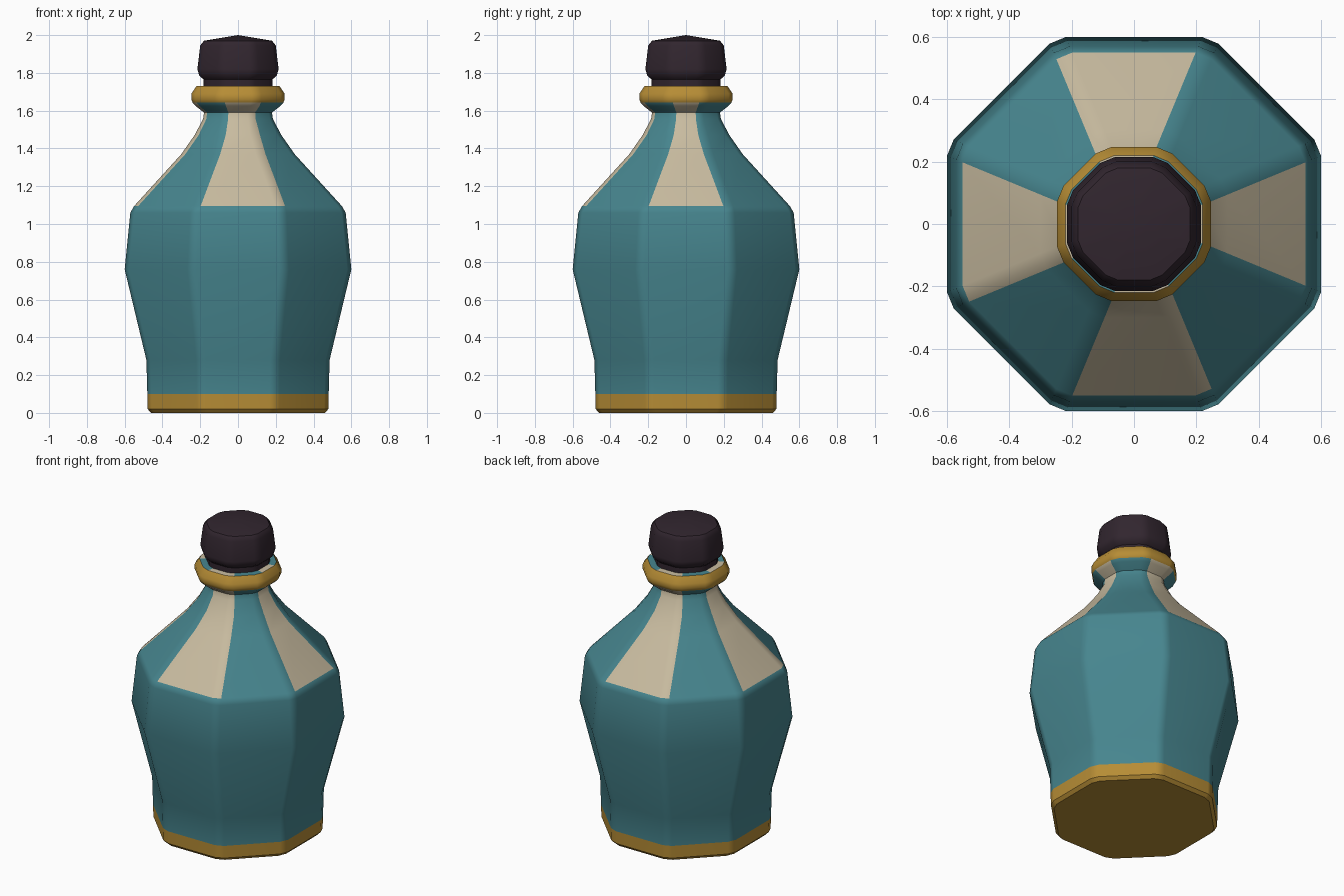
import bpy, bmesh, math

if "Cube" in bpy.data.objects:
    bpy.data.objects.remove(bpy.data.objects["Cube"])

T8 = math.tan(math.pi / 8)


def material(name, rgb):
    m = bpy.data.materials.new(name)
    m.diffuse_color = (*rgb, 1)
    m.use_nodes = True
    m.node_tree.nodes["Principled BSDF"].inputs["Base Color"].default_value = m.diffuse_color
    return m


teal = material("teal glass", (0.062, 0.235, 0.272))
cream = material("cream panel", (0.58, 0.50, 0.35))
gold = material("gold trim", (0.47, 0.265, 0.036))
dark = material("dark stopper", (0.031, 0.019, 0.028))


def section(bm, r, z):
    """Octagon of apothem r with softened corners, 16 points."""
    b = min(0.03, 0.13 * r)
    pts = []
    for k in range(8):
        for panel, t in ((k, r * T8 - b), (k + 1, b - r * T8)):
            a = panel * math.pi / 4
            pts.append(bm.verts.new((r * math.cos(a) - t * math.sin(a),
                                     r * math.sin(a) + t * math.cos(a), z)))
    return pts


def loft(name, profile, mats, rule, apex=None):
    bm = bmesh.new()
    rings = [section(bm, r, z) for r, z in profile]
    bm.faces.new(rings[0][::-1]).material_index = rule(0, 0)
    for row, (lo, hi) in enumerate(zip(rings, rings[1:])):
        z = (profile[row][1] + profile[row + 1][1]) / 2
        for i in range(16):
            j = (i + 1) % 16
            f = bm.faces.new((lo[i], lo[j], hi[j], hi[i]))
            f.material_index = rule(z, i)
            f.smooth = True
    if apex:
        tip = bm.verts.new((0, 0, apex))
        for i in range(16):
            bm.faces.new((rings[-1][i], rings[-1][(i + 1) % 16], tip))
    else:
        bm.faces.new(rings[-1])
    me = bpy.data.meshes.new(name)
    bm.to_mesh(me)
    bm.free()
    for m in mats:
        me.materials.append(m)
    ob = bpy.data.objects.new(name, me)
    bpy.context.collection.objects.link(ob)
    bpy.ops.object.select_all(action='DESELECT')
    ob.select_set(True)
    bpy.context.view_layer.objects.active = ob
    bpy.ops.object.shade_smooth_by_angle(angle=math.radians(35))
    mod = ob.modifiers.new("flat panels", 'WEIGHTED_NORMAL')
    mod.keep_sharp = True
    return ob


def bottle_colour(z, i):
    # gold foot and collar, cream on the four axis-facing shoulder panels
    if z < 0.1 or 1.64 < z < 1.728:
        return 2
    panel = (i + 1) // 2 % 8 if i % 2 else None
    if z > 1.09 and (panel in (0, 2, 4, 6) or i in (4, 8, 12)):
        return 1
    return 0


# Bottle with foot, shoulder, neck and collar
loft("bottle", [(0.46, 0), (0.478, 0.02), (0.48, 0.10), (0.485, 0.28),
                (0.60, 0.76), (0.57, 1.06), (0.55, 1.095), (0.30, 1.37),
                (0.23, 1.47), (0.185, 1.555), (0.18, 1.59), (0.225, 1.625),
                (0.24, 1.642), (0.247, 1.66), (0.247, 1.69), (0.22, 1.73),
                (0.175, 1.732)],
     [teal, cream, gold], bottle_colour)

# Stopper with a shallow pointed top
loft("stopper", [(0.182, 1.72), (0.182, 1.765), (0.205, 1.785), (0.215, 1.82),
                 (0.20, 1.945), (0.18, 1.97)],
     [dark], lambda z, i: 0, apex=2.0)
